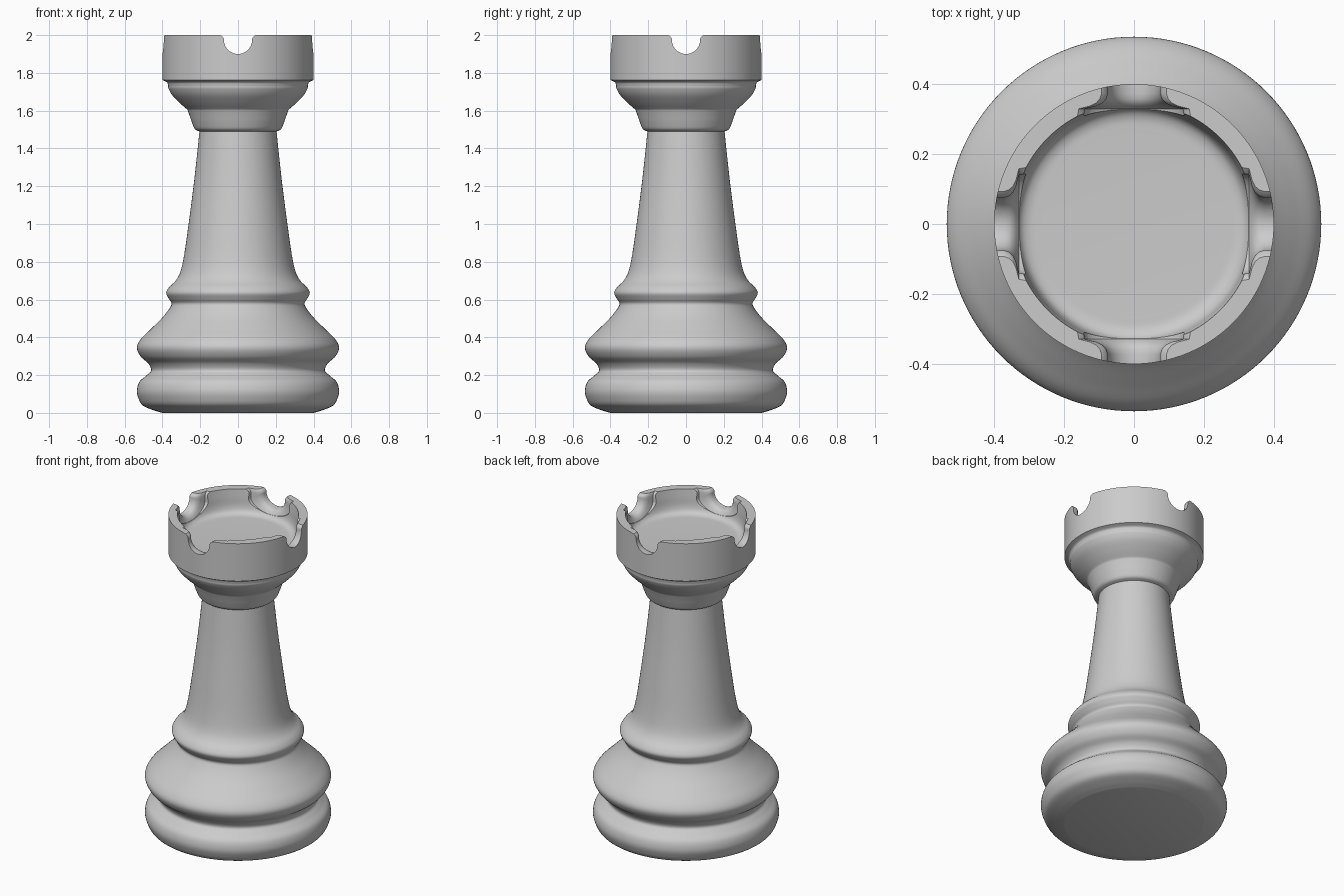
import bpy, bmesh, math
from mathutils import Matrix, Vector

if "Cube" in bpy.data.objects:
    bpy.data.objects.remove(bpy.data.objects["Cube"])


def smooth_path(pts, steps=6):
    """Catmull-Rom curve through (radius, height) points."""
    p = [Vector(q) for q in pts]
    p = [2 * p[0] - p[1]] + p + [2 * p[-1] - p[-2]]
    out = []
    for i in range(1, len(p) - 2):
        a, b, c, d = p[i - 1:i + 3]
        for k in range(steps):
            t = k / steps
            out.append(0.5 * (2 * b + (c - a) * t + (2 * a - 5 * b + 4 * c - d) * t * t
                              + (3 * b - a - 3 * c + d) * t ** 3))
    return out + [p[-2]]


def new_object(name, bm):
    bmesh.ops.recalc_face_normals(bm, faces=bm.faces)
    mesh = bpy.data.meshes.new(name)
    bm.to_mesh(mesh)
    bm.free()
    ob = bpy.data.objects.new(name, mesh)
    bpy.context.collection.objects.link(ob)
    return ob


def loft(bm, rings, matrix=Matrix()):
    """Closed skin through rings of equal length, capped at both ends."""
    vs = [[bm.verts.new(matrix @ Vector(c)) for c in r] for r in rings]
    n = len(vs[0])
    for a, b in zip(vs, vs[1:]):
        for i in range(n):
            j = (i + 1) % n
            bm.faces.new((a[i], a[j], b[j], b[i]))
    bm.faces.new(vs[0])
    bm.faces.new(vs[-1])


# Outline from underside to rim and down into the cup; sharp creases between sections
sections = [
    [(0.40, 0.0), (0.45, 0.015), (0.505, 0.04), (0.528, 0.08), (0.535, 0.12), (0.522, 0.165),
     (0.485, 0.198), (0.46, 0.225), (0.475, 0.262), (0.515, 0.298), (0.535, 0.345),
     (0.515, 0.39), (0.46, 0.445), (0.40, 0.505), (0.362, 0.555), (0.352, 0.58),
     (0.367, 0.605), (0.38, 0.635), (0.365, 0.665), (0.33, 0.70), (0.306, 0.745),
     (0.288, 0.82), (0.267, 0.96), (0.232, 1.23), (0.204, 1.49)],
    [(0.204, 1.49), (0.228, 1.502), (0.243, 1.535), (0.257, 1.575), (0.268, 1.605)],
    [(0.268, 1.605), (0.31, 1.642), (0.348, 1.682), (0.367, 1.715), (0.37, 1.732)],
    [(0.37, 1.732), (0.376, 1.75), (0.40, 1.762)],
    [(0.40, 1.762), (0.40, 2.0)],
    [(0.40, 2.0), (0.348, 2.0)],
    [(0.348, 2.0), (0.342, 1.95), (0.337, 1.90), (0.325, 1.868), (0.30, 1.853), (0.26, 1.85)],
]
profile = []
for s in sections:
    profile += smooth_path(s)[0 if not profile else 1:]

# Turned body
SEG = 128
angles = [2 * math.pi * i / SEG for i in range(SEG)]
bm = bmesh.new()
loft(bm, [[(r * math.cos(a), r * math.sin(a), z) for a in angles] for r, z in profile])
tower = new_object("tower_body", bm)

# Four rounded notches that flare towards the inside of the cup
bm = bmesh.new()
for q in range(4):
    rings = []
    for y, w, base in [(0.50, 0.075, 1.90), (0.372, 0.075, 1.90), (0.357, 0.08, 1.898),
                       (0.346, 0.09, 1.893), (0.337, 0.108, 1.884), (0.329, 0.14, 1.872),
                       (0.27, 0.15, 1.865)]:
        arc = [(w * math.cos(t), y, base + 0.075 + 0.075 * math.sin(t))
               for t in (math.pi + math.pi * i / 16 for i in range(17))]
        lip = [(w, y, 1.98), (w + 0.005, y, 1.99), (w + 0.018, y, 2.0), (w + 0.018, y, 2.1)]
        rings.append(arc + lip + [(-x, b, z) for x, b, z in reversed(lip)])
    loft(bm, rings, Matrix.Rotation(q * math.pi / 2, 4, 'Z'))
cutter = new_object("notch_cutter", bm)
cutter.hide_render = True

mod = tower.modifiers.new("notches", 'BOOLEAN')
mod.operation = 'DIFFERENCE'
mod.solver = 'EXACT'
mod.object = cutter
bpy.context.view_layer.objects.active = tower
tower.select_set(True)
cutter.select_set(False)
bpy.ops.object.modifier_apply(modifier=mod.name)
bpy.data.objects.remove(cutter)
bpy.ops.object.shade_smooth_by_angle(angle=math.radians(35))
